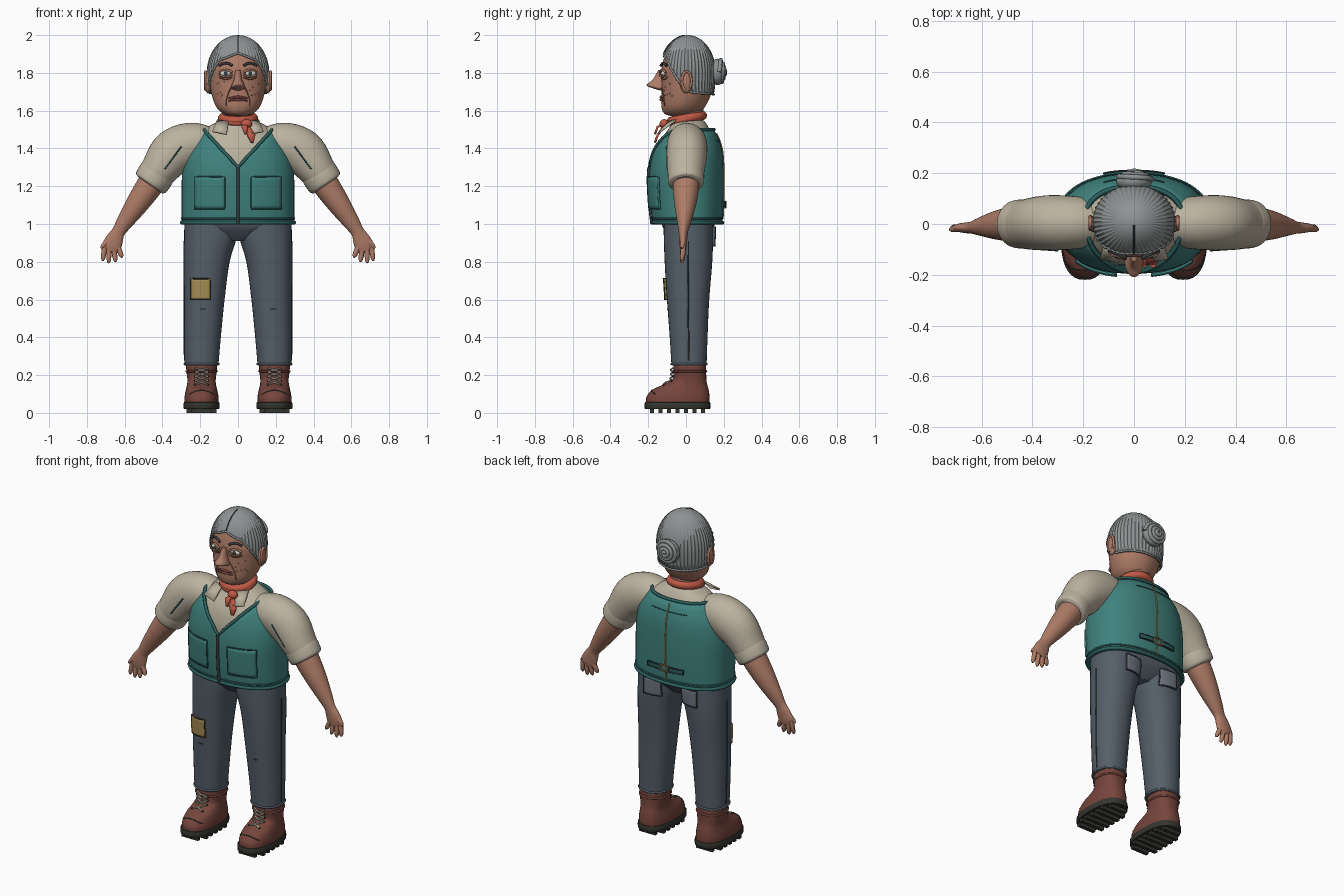
import bpy, bmesh, random
from math import sin, cos, pi, sqrt, acos, radians, copysign
from mathutils import Matrix, Vector

if "Cube" in bpy.data.objects:
    bpy.data.objects.remove(bpy.data.objects["Cube"])

def material(name, *c):
    m = bpy.data.materials.new(name)
    m.diffuse_color = (*c, 1)
    m.use_nodes = True
    m.node_tree.nodes["Principled BSDF"].inputs["Base Color"].default_value = m.diffuse_color
    return m

SKIN = material("skin", .42, .20, .135); HAIR = material("hair", .27, .29, .29)
DARK = material("dark", .04, .045, .05); SHIRT = material("shirt", .50, .45, .35)
VEST = material("vest", .05, .22, .205); TRIM = material("trim", .025, .12, .115)
DENIM = material("denim", .09, .115, .14); PALE = material("pale_denim", .15, .18, .21)
BOOT = material("boot", .18, .06, .045); SOLE = material("sole", .035, .035, .03)
SCARF = material("scarf", .52, .10, .06); TAN = material("tan", .38, .27, .09)
LIP = material("lip", .2, .06, .05); WHITE = material("white", .7, .68, .62)
WRINKLE = material("wrinkle", .2, .085, .055)

def finish(name, bm, mat, solid=0):
    bmesh.ops.remove_doubles(bm, verts=bm.verts, dist=1e-5)
    bmesh.ops.recalc_face_normals(bm, faces=bm.faces)
    me = bpy.data.meshes.new(name)
    bm.to_mesh(me); bm.free()
    me.shade_smooth(); me.set_sharp_from_angle(angle=radians(42))
    me.materials.append(mat)
    ob = bpy.data.objects.new(name, me)
    bpy.context.collection.objects.link(ob)
    if solid:
        md = ob.modifiers.new("thick", "SOLIDIFY"); md.thickness = abs(solid)
        md.offset = -1 if solid > 0 else 0
    return ob

def grid(name, rows, mat, wrap=False, caps=False, solid=0):
    bm = bmesh.new()
    vs = [[bm.verts.new(p) for p in r] for r in rows]
    n = len(rows[0])
    for a, b in zip(vs, vs[1:]):
        for j in range(n if wrap else n - 1):
            k = (j + 1) % n
            bm.faces.new((a[j], a[k], b[k], b[j]))
    if caps:
        bm.faces.new(vs[0]); bm.faces.new(vs[-1])
    return finish(name, bm, mat, solid)

def ball(name, loc, size, mat, seg=20):
    bm = bmesh.new()
    bmesh.ops.create_uvsphere(bm, u_segments=seg, v_segments=seg // 2 + 2, radius=1,
                              matrix=Matrix.Translation(loc) @ Matrix.Diagonal((*size, 1)))
    return finish(name, bm, mat)

def tube(name, pts, r, mat, cyclic=False, radii=None):
    cu = bpy.data.curves.new(name, "CURVE"); cu.dimensions = "3D"
    cu.bevel_depth = r; cu.bevel_resolution = 2; cu.use_fill_caps = True
    sp = cu.splines.new("POLY"); sp.points.add(len(pts) - 1); sp.use_cyclic_u = cyclic
    for i, p in enumerate(pts):
        sp.points[i].co = (*p, 1)
        sp.points[i].radius = radii[i] if radii else 1
    cu.materials.append(mat)
    ob = bpy.data.objects.new(name, cu)
    bpy.context.collection.objects.link(ob)

# Section tables hold rows of x, y, z, half width, half depth
def at(tab, u):
    u = max(0, min(len(tab) - 1, u)); i = min(int(u), len(tab) - 2); t = u - i
    p = [tab[max(0, min(len(tab) - 1, i + k))] for k in (-1, 0, 1, 2)]
    return [.5 * (2*b + (c-a)*t + (2*a-5*b+4*c-d)*t*t + (3*b-a-3*c+d)*t**3) for a, b, c, d in zip(*p)]

def ring(c, n, seg, nx=1, nz=0, s=1):
    out = []
    for j in range(seg):
        th = 2 * pi * j / seg
        ca, sa = [copysign(abs(f) ** (2 / n), f) for f in (cos(th), sin(th))]
        out.append((s * (c[0] + nx*c[3]*ca), c[1] + c[4]*sa, c[2] + nz*c[3]*ca))
    return out

def loft(name, tab, mat, s=1, n=2, flat=True, seg=36, steps=5):
    rows = []
    for k in range((len(tab) - 1) * steps + 1):
        u = k / steps; nx, nz = 1, 0
        if not flat:
            a, b = at(tab, u - .1), at(tab, u + .1)
            d = Vector((b[0] - a[0], b[2] - a[2])).normalized(); nx, nz = -d[1], d[0]
        rows.append(ring(at(tab, u), n, seg, nx, nz, s))
    return grid(name, rows, mat, wrap=True, caps=True)

def section(tab, z):
    m = len(tab) - 1
    return min((at(tab, m * k / 150) for k in range(151)), key=lambda c: abs(c[2] - z))

def on(tab, x, z, side=-1, off=0, n=2, s=1):
    c = section(tab, z); f = min(.98, abs(x - c[0]) / c[3])
    return (s * x, c[1] + side * (c[4] * (1 - f**n) ** (1 / n) + off), z)

def patch(name, tab, x0, x1, z0, z1, mat, side=-1, n=2, s=1, edge=DARK):
    P = lambda i, j, o: on(tab, x0 + (x1-x0)*i/8, z0 + (z1-z0)*j/8, side, o, n, s)
    grid(name, [[P(i, j, .008) for i in range(9)] for j in range(9)], mat, solid=-.012)
    loop = [(i, 0) for i in range(8)] + [(8, j) for j in range(8)] + [(8-i, 8) for i in range(8)] + [(0, 8-j) for j in range(8)]
    tube(name + "_stitching", [P(i, j, .013) for i, j in loop], .003, edge, True)

# Head, neck, nose and face
HEAD = [(0, -.03, 1.572, .04, .05), (0, -.025, 1.585, .08, .09), (0, -.015, 1.62, .115, .115), (0, 0, 1.68, .138, .13),
        (0, .008, 1.75, .15, .138), (0, .01, 1.82, .153, .14), (0, .01, 1.9, .13, .118), (0, .01, 1.96, .08, .075), (0, .01, 1.98, .02, .02)]
loft("head", HEAD, SKIN, seg=48)
loft("neck", [(0, .015, 1.46, .09, .085), (0, .015, 1.55, .078, .075), (0, .015, 1.64, .08, .08)], SKIN)
loft("nose", [(0, -.128, 1.708, .012, .012), (0, -.14, 1.718, .036, .034), (0, -.155, 1.735, .034, .054),
              (0, -.14, 1.765, .022, .036), (0, -.125, 1.815, .013, .022)], SKIN, seg=20)
for h, z in (("upper", 1.672), ("lower", 1.658)):
    tube(h + "_lip", [on(HEAD, .01*i, z - .00025*i*i, -1, .002) for i in range(-5, 6)], .008, LIP, radii=[.4+.12*(5-abs(i)) for i in range(-5, 6)])
for s in (-1, 1):
    e = Vector(on(HEAD, .065, 1.797, s=s))
    ball("eye", e, (.03, .014, .015), WHITE)
    ball("iris", e + Vector((0, -.01, 0)), (.011, .008, .011), DARK, 12)
    for nm, z, b, r, m in (("upper_eyelid", 1.802, .014, .006, SKIN), ("lower_eyelid", 1.79, -.012, .005, SKIN),
                           ("eye_bag", 1.777, -.012, .003, WRINKLE), ("eyebrow", 1.838, .014, .007, DARK)):
        tube(nm, [on(HEAD, .065 + .0085*i, z + b*(1 - i*i/16), -1, .009 if r > .004 else .001, s=s) for i in range(-4, 5)], r, m)
    tube("smile_line", [on(HEAD, .035 + .03*sin(t*.35), 1.725 - .02*t, -1, .001, s=s) for t in range(6)], .003, WRINKLE)
    ball("ear", (s*.16, .0, 1.752), (.018, .032, .06), SKIN)
    tube("ear_rim", [(s*.172, .004 + .025*cos(t*.4), 1.757 + .05*sin(t*.4)) for t in range(-2, 12)], .007, SKIN)
random.seed(4)
for i in range(16):
    ball("freckle", on(HEAD, random.uniform(.06, .12), random.uniform(1.67, 1.76), s=(-1)**i), (.003,)*3, WRINKLE, 6)

# Hair cap of ridged strands, cut along a shaped hairline
LINE = [(0, 1.905), (40, 1.865), (65, 1.775), (82, 1.715), (100, 1.695), (181, 1.685)]
def hairline(d):
    for (a, h), (b, k) in zip(LINE, LINE[1:]):
        if d <= b:
            return h + (k - h) * (d - a) / (b - a)
def hair(az, f, off=0):
    d = abs((az * 180 / pi + 180) % 360 - 180); h = hairline(d) - 1.8
    p = f * acos(h / (.2 if h > 0 else .3)); q = cos(p)
    r = sin(p) * (1 + .016 * cos(48 * az) * min(1, 3 * f)) + off
    return (.163*r*sin(az), .01 - .146*r*cos(az), 1.8 + q * (.2 if q > 0 else .3))
grid("hair_cap", [[hair(2*pi*j/240, i/16) for j in range(240)] for i in range(17)], HAIR, wrap=True, solid=.016)
tube("hair_parting", [hair(0, i/12, .012) for i in range(1, 13)], .003, DARK)
tube("hairline_roll", [hair(2*pi*j/120, 1) for j in range(120)], .006, HAIR, True)
ball("hair_bun", (0, .168, 1.805), (.07, .042, .07), HAIR, 28)
tube("bun_coil", [(.068*(1-t/90)*cos(t*.25), .175 + .033*sqrt(t/85), 1.805 + .068*(1-t/90)*sin(t*.25)) for t in range(86)], .011, HAIR)

# Shirt body, collar and neckerchief
loft("shirt_body", [(0, .005, 1.2, .27, .165), (0, .005, 1.33, .27, .168), (0, .01, 1.43, .235, .15), (0, .015, 1.5, .18, .11),
                    (0, .015, 1.535, .12, .09), (0, .015, 1.55, .08, .075)], SHIRT, n=2.2)
for s in (-1, 1):
    grid("collar_point", [[(s*.05, -.09, 1.54), (s*.11, -.055, 1.55)], [(s*.06, -.15, 1.475), (s*.135, -.135, 1.49)]], SHIRT, solid=-.01)
tube("neckerchief", [(.083*sin(t*pi/20), .005 - .083*cos(t*pi/20), 1.56 - .014*cos(t*pi/20)) for t in range(40)], .024, SCARF, True)
tube("neckerchief_fold", [(.094*sin(t*pi/20), -.088*cos(t*pi/20), 1.553 - .02*cos(t*pi/20)) for t in range(-13, 14)], .013, SCARF)
ball("neckerchief_knot", (.045, -.115, 1.53), (.03, .025, .025), SCARF)
for x, z, w in ((.07, 1.43, .022), (.035, 1.475, .016)):
    grid("neckerchief_tail", [[(.04, -.115, 1.525), (.055, -.115, 1.525)], [(x - w, -.15, z + .04), (x + w, -.15, z + .04)],
                              [(x, -.165, z), (x + .012, -.165, z)]], SCARF, solid=-.012)

# Vest: V neck, open top, piping, pockets, zip and back strap
BODY = [(0, .008, 1.0, .298, .185), (0, .004, 1.12, .298, .194), (0, .002, 1.27, .296, .197), (0, .008, 1.38, .275, .185),
        (0, .012, 1.45, .235, .162), (0, .012, 1.51, .185, .13)]
N, M = 2.3, 96
tops = []
for j in range(M):
    z = 1.4
    for _ in range(12):
        x, y, _z = ring(section(BODY, z), N, M)[j]
        goal = min(1.5, 1.3 + 1.1 * abs(x)) if y < -.02 else 1.5
        z = .5 * z + .5 * goal
    tops.append(z)
rows = [[ring(section(BODY, 1 + (t - 1) * i / 14), N, M)[j] for j, t in enumerate(tops)] for i in range(15)]
grid("vest", rows, VEST, wrap=True, solid=.014)
tube("vest_neck_piping", rows[-1], .009, TRIM, True)
for z, r in ((1.008, .01), (1.03, .005)):
    tube("vest_hem", ring(section(BODY, z), N, 64), r, TRIM, True)
tube("vest_zip", [on(BODY, 0, 1 + .03*i, -1, .003, N) for i in range(11)], .009, DARK)
tube("vest_back_seam", [on(BODY, 0, 1.03 + .03*i, 1, .001, N) for i in range(16)], .004, TAN)
tube("vest_yoke_seam", [on(BODY, .02*i, 1.44, 1, .001, N) for i in range(-6, 7)], .003, TRIM)
for s in (-1, 1):
    patch("vest_pocket", BODY, .07, .23, 1.08, 1.25, VEST, n=N, s=s, edge=TRIM)
    patch("back_strap", BODY, .03, .12, 1.09, 1.115, TRIM, 1, N, s, DARK)
tube("strap_buckle", [on(BODY, x, z, 1, .012, N) for x, z in ((-.025, 1.085), (.025, 1.085), (.025, 1.12), (-.025, 1.12))], .005, TAN, True)

# Trousers
LEG = [(.142, .012, 1.04, .14, .13), (.143, .013, .95, .142, .131), (.165, .013, .8, .121, .126), (.178, .011, .6, .107, .112),
       (.188, .014, .4, .097, .1), (.193, .016, .25, .089, .093)]
loft("trouser_hips", [(0, .012, 1.05, .28, .145), (0, .012, .99, .278, .138), (0, .013, .945, .2, .11), (0, .013, .91, .06, .08)], DENIM, n=2.4)
for s in (-1, 1):
    loft("trouser_leg", LEG, DENIM, s, n=2.2)
    tube("trouser_hem", ring(section(LEG, .26), 2.2, 36, s=s), .006, DENIM, True)
    tube("side_seam", [(s*(c[0] + c[3]), c[1], c[2]) for c in (section(LEG, .28 + .07*i) for i in range(10))], .004, DARK)
    tube("knee_crease", [on(LEG, .17 + .01*i, .55, -1, 0, 2.2, s) for i in range(4)], .003, DARK)
    patch("back_pocket", LEG, .07, .18, .885, .985, PALE, 1, 2.2, s)
patch("knee_patch", LEG, .145, .25, .6, .71, TAN, n=2.2, s=-1)

# Boots with soles, lugs and laces
UPPER = [(.193, -.044, .05, .09, .168), (.193, -.042, .085, .09, .167), (.193, -.03, .122, .083, .15), (.193, -.005, .148, .077, .118),
         (.193, .018, .175, .075, .09), (.193, .02, .22, .08, .087), (.193, .02, .262, .083, .086)]
for s in (-1, 1):
    loft("boot_upper", UPPER, BOOT, s, n=2.4)
    tube("boot_collar", ring(UPPER[-2], 2.4, 36, s=s), .006, BOOT, True)
    loft("boot_sole", [(.193, -.045, .02, .09, .168), (.193, -.045, .024, .095, .174), (.193, -.045, .052, .095, .174), (.193, -.045, .057, .09, .17)], SOLE, s, n=2.5, steps=2)
    for i in range(7):
        y = -.18 + .045 * i; w = .055 if i in (0, 6) else .08
        bm = bmesh.new()
        bmesh.ops.create_cube(bm, size=1, matrix=Matrix.Translation((s*.193, y, .012)) @ Matrix.Diagonal((2*w, .022, .024, 1)))
        finish("sole_lug", bm, SOLE)
    tube("toe_seam", [on(UPPER, .193 + .011*i, .12 - .0006*i*i, -1, 0, 2.4, s) for i in range(-6, 7)], .003, DARK)
    for i in range(4):
        lo, hi = .15 + .022*i, .172 + .022*i
        for d in (-1, 1):
            a, b = on(UPPER, .193 - d*.035, lo, -1, .008, 2.4, s), on(UPPER, .193 + d*.035, hi, -1, .008, 2.4, s)
            tube("boot_lace", [a, (Vector(a) + Vector(b)) / 2 + Vector((0, -.012, 0)), b], .0045, SHIRT)
            ball("lace_eyelet", a, (.006,)*3, DARK, 8)

# Sleeves, rolled cuffs, forearms and hands
for s in (-1, 1):
    loft("sleeve", [(.14, .005, 1.41, .095, .09), (.24, .005, 1.422, .115, .105), (.34, .005, 1.38, .122, .108), (.415, 0, 1.29, .1, .1),
                    (.455, 0, 1.228, .086, .088)], SHIRT, s, flat=False)
    loft("sleeve_cuff", [(.42, 0, 1.282, .085, .085), (.428, 0, 1.27, .097, .096), (.46, 0, 1.22, .095, .094), (.468, 0, 1.208, .078, .078)], SHIRT, s, flat=False)
    tube("sleeve_fold", [(s*(.3 + .022*i), -.104 + .0015*i, 1.41 - .03*i) for i in range(5)], .004, TRIM)
    loft("forearm", [(.43, 0, 1.265, .07, .07), (.47, 0, 1.2, .07, .07), (.535, -.004, 1.105, .06, .058), (.6, -.01, 1.01, .044, .037), (.632, -.014, .96, .035, .025),
                     (.65, -.015, .925, .044, .022), (.668, -.015, .885, .05, .019), (.68, -.015, .86, .04, .014)], SKIN, s, flat=False)
    for k, (x0, z0, x1, z1) in enumerate(((.668, .935, .725, .872), (.705, .885, .716, .805), (.683, .875, .684, .793), (.658, .87, .648, .8), (.637, .88, .613, .823))):
        pts = [(s*(x0 + (x1-x0)*t), -.015 - .008*t*t, z0 + (z1-z0)*t) for t in (0, .3, .6, .85, 1)]
        tube("finger", pts, .0145, SKIN, radii=[1, 1, .95, .8, .35])
